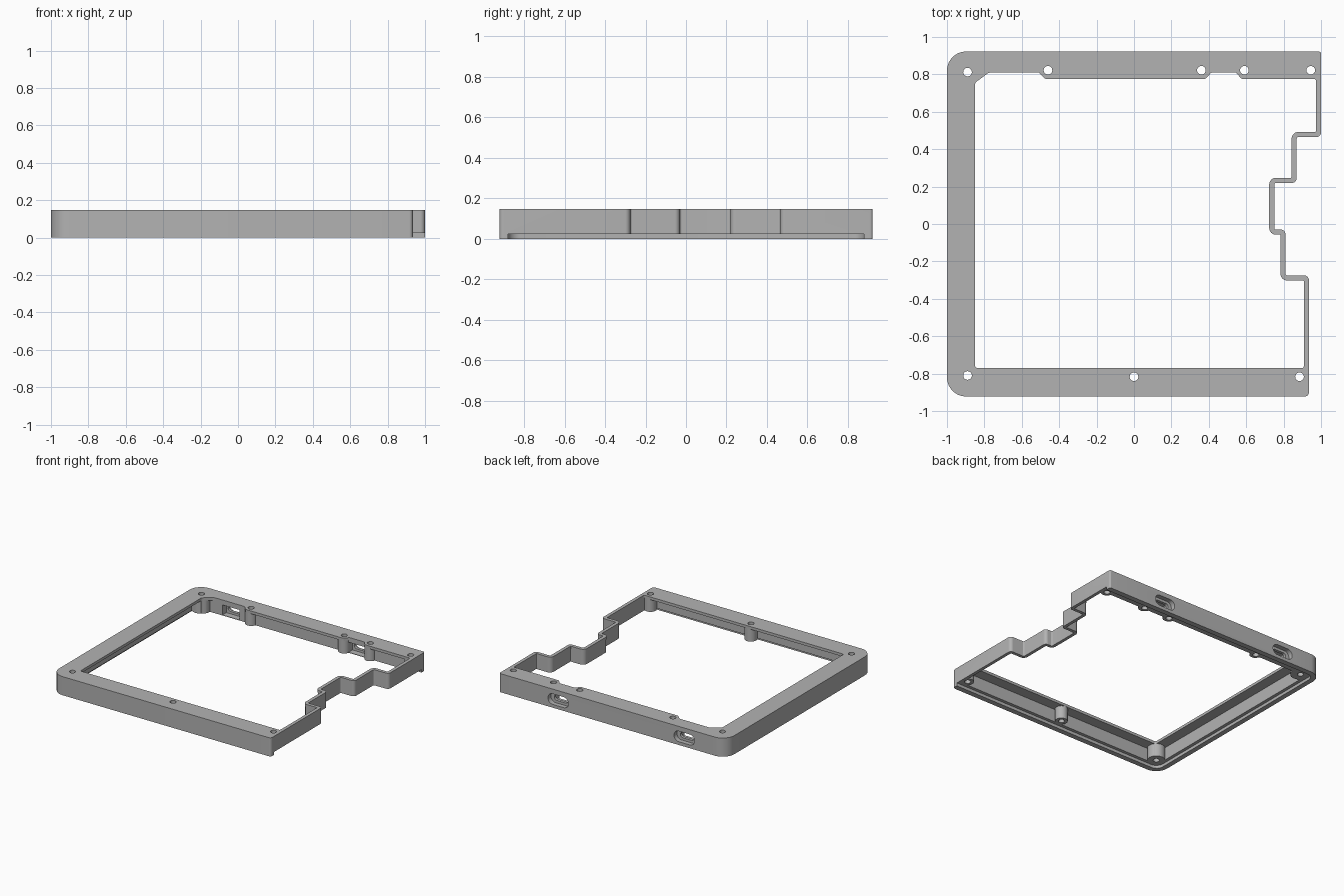
import bpy
import bmesh
from math import pi, cos, sin
from mathutils import Vector

cube = bpy.data.objects.get("Cube")
if cube:
    bpy.data.objects.remove(cube, do_unlink=True)

H = 0.148          # frame height
PLATE = 0.022      # top flange thickness
RIM = 0.024        # depth of the recess underneath
Y = 0.922          # half depth

grey = bpy.data.materials.new("plain grey")
grey.use_nodes = True
grey.diffuse_color = (0.45, 0.45, 0.45, 1)
grey.node_tree.nodes["Principled BSDF"].inputs["Base Color"].default_value = (0.45, 0.45, 0.45, 1)


def rounded(corners, steps=6):
    """Outline from (x, y, radius) corners, each replaced by a smooth curve."""
    out = []
    for i, (x, y, r) in enumerate(corners):
        p = Vector((x, y))
        a = Vector(corners[i - 1][:2]) - p
        b = Vector(corners[(i + 1) % len(corners)][:2]) - p
        if r == 0:
            out.append(p)
            continue
        half = a.angle(b) / 2
        reach = r * cos(half) / sin(half)
        a.normalize()
        b.normalize()
        mid = p + (a + b).normalized() * (r / sin(half))
        start, end = p + a * reach - mid, p + b * reach - mid
        for k in range(steps + 1):
            t = k / steps
            out.append(mid + (start * (1 - t) + end * t).normalized() * r)
    return out


def prism(name, outline, z0, z1):
    """Extrude a flat outline from z0 to z1."""
    bm = bmesh.new()
    face = bm.faces.new([bm.verts.new((p[0], p[1], z0)) for p in outline])
    res = bmesh.ops.extrude_face_region(bm, geom=[face])
    moved = [v for v in res["geom"] if isinstance(v, bmesh.types.BMVert)]
    bmesh.ops.translate(bm, verts=moved, vec=(0, 0, z1 - z0))
    bmesh.ops.recalc_face_normals(bm, faces=bm.faces)
    me = bpy.data.meshes.new(name)
    bm.to_mesh(me)
    bm.free()
    ob = bpy.data.objects.new(name, me)
    bpy.context.collection.objects.link(ob)
    return ob


def disc(x, y, r, n=28):
    return [(x + r * cos(2 * pi * k / n), y + r * sin(2 * pi * k / n)) for k in range(n)]


def cut(target, cutter):
    """Subtract the cutter, bake the result and drop the cutter."""
    mod = target.modifiers.new("cut", "BOOLEAN")
    mod.operation = "DIFFERENCE"
    mod.solver = "EXACT"
    mod.object = cutter
    bpy.context.view_layer.update()
    deps = bpy.context.evaluated_depsgraph_get()
    baked = bpy.data.meshes.new_from_object(target.evaluated_get(deps))
    target.modifiers.clear()
    target.data = baked
    bpy.data.objects.remove(cutter, do_unlink=True)


# Stepped right-hand edge, front to back
STEPS = [(0.935, -0.275), (0.81, -0.275), (0.81, -0.03), (0.75, -0.03),
         (0.75, 0.22), (0.87, 0.22), (0.87, 0.465), (1.0, 0.465)]
CONVEX = (0, 2, 5, 7)


def right_edge(d, r_convex, r_reflex):
    return [(x - d, y - d if i < 4 else y + d, r_convex if i in CONVEX else r_reflex)
            for i, (x, y) in enumerate(STEPS)]


# Solid block with the outer outline
frame = prism("frame", rounded([(-1, -Y, 0.1), (0.935, -Y, 0.02)]
                               + right_edge(0, 0.025, 0.01)
                               + [(1, Y, 0.012), (-1, Y, 0.1)]), 0, H)

# Screw posts: x, y, radius
POSTS = [(-0.89, 0.812, 0.075), (-0.89, -0.81, 0.065), (0.885, -0.817, 0.046),
         (0, -0.817, 0.046), (0.945, 0.822, 0.046), (0.59, 0.822, 0.046),
         (0.36, 0.822, 0.046), (-0.46, 0.822, 0.046)]

# Hollow under the flange, leaving the walls and posts
wall = 0.025
hollow = prism("hollow", rounded([(-0.935, -0.855, 0.04), (0.935 - wall, -0.855, 0.01)]
                                 + right_edge(wall, 0.005, 0.035)
                                 + [(1 - wall, 0.812, 0.01), (-0.935, 0.812, 0.04)]),
               -0.1, H - PLATE)
for x, y, r in POSTS:
    cut(hollow, prism("post", disc(x, y, r), -0.2, 0.3))
cut(frame, hollow)

# Window through the flange, with notches in front of the ports
back, notch = 0.775, 0.811
window = prism("window", rounded(
    [(-0.85, -0.77, 0.015), (0.933 - wall, -0.77, 0.01)]
    + right_edge(wall + 0.002, 0.005, 0.035)
    + [(0.998 - wall, back, 0.01),
       (0.575, back, 0.02), (0.545, notch, 0.02), (0.415, notch, 0.02), (0.38, back, 0.02),
       (-0.475, back, 0.02), (-0.51, notch, 0.02), (-0.775, notch, 0.05), (-0.85, 0.755, 0.02)]),
    -0.1, 0.3)
cut(frame, window)

# Recess for a base plate, open on the right
cut(frame, prism("recess", rounded([(-0.96, -0.88, 0.06), (1.2, -0.88, 0),
                                    (1.2, 0.88, 0), (-0.96, 0.88, 0.06)]), -0.1, RIM))

# Screw holes
for x, y, r in POSTS:
    cut(frame, prism("hole", disc(x, y, 0.023), -0.2, 0.3))


# Port openings in the back wall: outer recess, slot and inner pocket
def port_cut(x, half_w, half_h, radius, y0, y1):
    shape = rounded([(-half_w, -half_h, radius), (half_w, -half_h, radius),
                     (half_w, half_h, radius), (-half_w, half_h, radius)], 8)
    ob = prism("port", shape, y0, y1)
    for v in ob.data.vertices:
        px, pz, py = v.co
        v.co = (x + px, py, 0.068 + pz)
    ob.data.flip_normals()
    cut(frame, ob)


for x in (-0.63, 0.48):
    port_cut(x, 0.09, 0.042, 0.041, 0.885, 1.0)
    port_cut(x, 0.06, 0.022, 0.021, 0.83, 0.95)
    port_cut(x, 0.075, 0.04, 0.004, 0.79, 0.862)

# Finish: one colour, rounded corners smooth, edges sharp
frame.data.name = "frame"
frame.data.materials.clear()
frame.data.materials.append(grey)
for p in frame.data.polygons:
    p.material_index = 0
bpy.ops.object.select_all(action="DESELECT")
frame.select_set(True)
bpy.context.view_layer.objects.active = frame
bpy.ops.object.shade_smooth_by_angle(angle=0.5)
